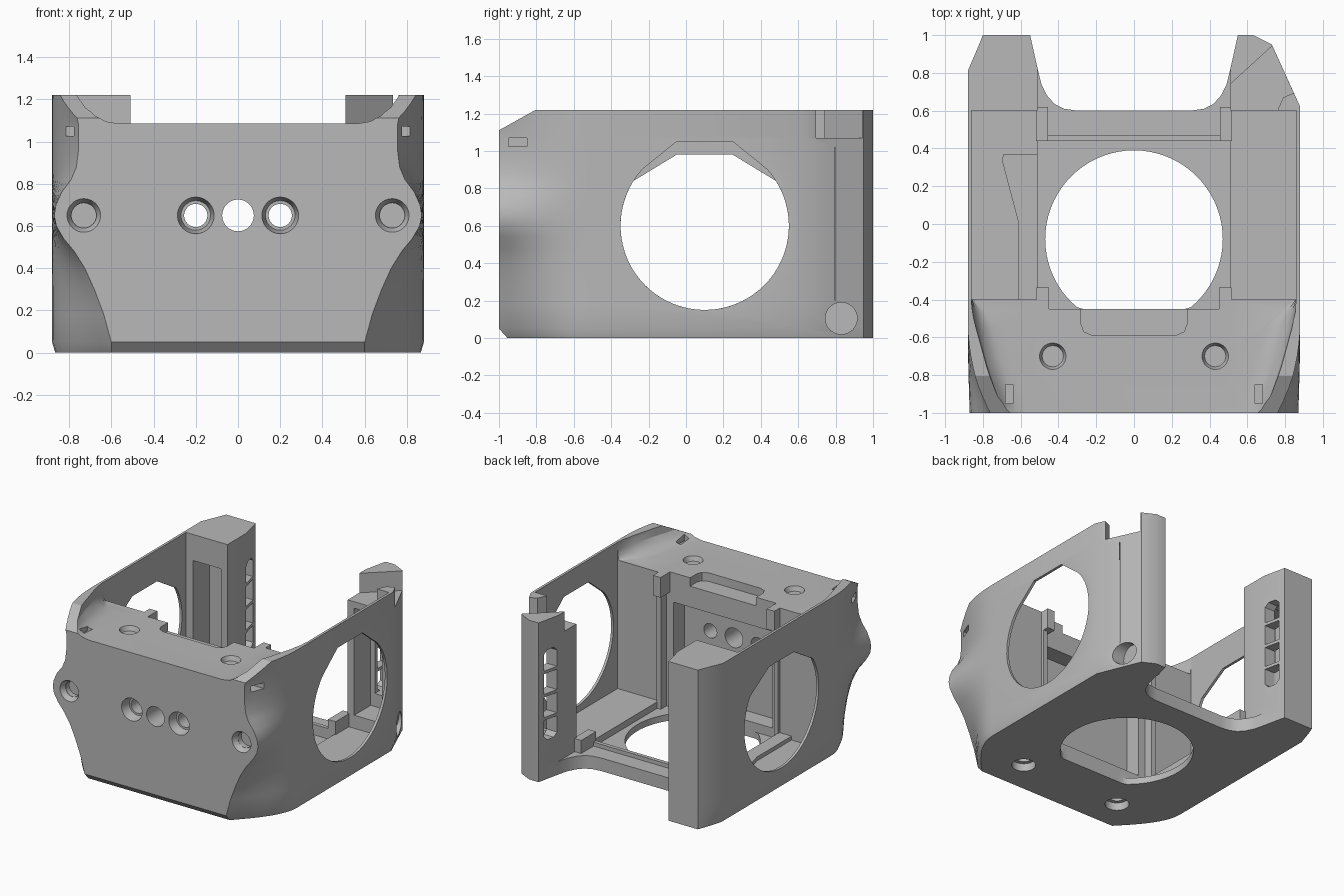
import bpy, bmesh, math
from mathutils import Vector

cube = bpy.data.objects.get("Cube")
if cube:
    bpy.data.objects.remove(cube)

grey = bpy.data.materials.new("plain grey")
grey.use_nodes = True
grey.diffuse_color = (0.48, 0.48, 0.48, 1)
grey.node_tree.nodes["Principled BSDF"].inputs["Base Color"].default_value = (0.48, 0.48, 0.48, 1)


def loft(name, rings):
    """Closed solid through rings of equal point count."""
    bm = bmesh.new()
    loops = [[bm.verts.new(p) for p in ring] for ring in rings]
    n = len(loops[0])
    for a, b in zip(loops, loops[1:]):
        for i in range(n):
            j = (i + 1) % n
            bm.faces.new((a[i], a[j], b[j], b[i]))
    bm.faces.new(loops[0][::-1])
    bm.faces.new(loops[-1])
    bmesh.ops.recalc_face_normals(bm, faces=bm.faces)
    mesh = bpy.data.meshes.new(name)
    bm.to_mesh(mesh)
    bm.free()
    mesh.materials.append(grey)
    ob = bpy.data.objects.new(name, mesh)
    bpy.context.collection.objects.link(ob)
    return ob


def prism(name, pts, lo, hi, axis="z"):
    """Extrude a 2D outline along z, or a (y, z) outline along x."""
    place = (lambda p, h: (p[0], p[1], h)) if axis == "z" else (lambda p, h: (h, p[0], p[1]))
    return loft(name, [[place(p, h) for p in pts] for h in (lo, hi)])


def box(name, x, y, z):
    return prism(name, [(x[0], y[0]), (x[1], y[0]), (x[1], y[1]), (x[0], y[1])], *z)


def rod(name, start, end, r1, r2=None, sides=40):
    a, b = Vector(start), Vector(end)
    rot = (b - a).to_track_quat("Z", "Y")
    ring = [Vector((math.cos(t), math.sin(t), 0)) for t in (2 * math.pi * i / sides for i in range(sides))]
    return loft(name, [[c + rot @ (p * r) for p in ring] for c, r in ((a, r1), (b, r2 or r1))])


def cut(target, cutter):
    mod = target.modifiers.new("cut", "BOOLEAN")
    mod.operation, mod.solver, mod.object = "DIFFERENCE", "EXACT", cutter
    bpy.context.view_layer.objects.active = target
    bpy.ops.object.modifier_apply(modifier=mod.name)
    bpy.data.objects.remove(cutter)


# Outer shell: the front corners swell around the side screws
profile = [(0, .6), (.05, .6), (.18, .635), (.3, .68), (.4, .725), (.48, .775), (.54, .825), (.6, .86),
           (.65, .87), (.7, .862), (.76, .835), (.82, .79), (.88, .765), (.96, .755), (1.08, .755), (1.22, .785)]


def shell_ring(z, xf):
    inset = .015 if z == 0 else 0
    front = -.955 if z == 0 else -1
    side = .88 - inset
    corner = []
    for i in range(9):
        t = i / 8
        corner.append((xf + (side - xf) * math.sin(t * math.pi / 2), front + (-.52 - front) * t))
    scoop = [(.51, .82), (.49, .74), (.46, .68), (.42, .635), (.37, .61), (.3, .6)]
    right = corner + [(side, .62), (.73, .95), (.63, 1), (.55, 1)] + scoop
    left = corner + [(side, .81), (.82, .95), (.8, 1), (.55, 1)] + scoop
    return [(x, y, z) for x, y in right] + [(-x, y, z) for x, y in left[::-1]]


body = loft("housing", [shell_ring(z, xf) for z, xf in profile])

# Main cavity, open rear and floor
cut(body, box("cavity", (-.86, .86), (-.4, .6), (.1, 2)))
cut(body, box("rear_opening", (-.51, .51), (.3, 1.2), (.1, 2)))
cut(body, box("floor_recess", (-.51, .51), (-.45, .44), (.05, 2)))
ring = [(.47 * math.cos(i * math.pi / 36), max(-.45, -.08 + .47 * math.sin(i * math.pi / 36))) for i in range(72)]
cut(body, prism("floor_hole", ring, -.1, .3))
cut(body, box("panel_recess", (-.42, .42), (-.58, -.4), (.12, .86)))

# Front block top, leaving a thin rim with a filleted foot
rim = []
for z, d in ((1.085, .15), (1.095, .09), (1.12, .045), (1.16, .015), (1.3, 0)):
    half = [(.7 - d, -1.1), (.725 - d, -.95), (.79 - d, -.75), (.845 - d, -.55), (.86 - d * .5, -.46), (.86, -.39)]
    rim.append([(x, y, z) for x, y in half] + [(-x, y, z) for x, y in half[::-1]])
cut(body, loft("top_scoop", rim))
cut(body, prism("front_slope", [(-1.1, 1.055), (-.8, 1.222), (-.8, 1.4), (-1.1, 1.4)], -1, 1, "x"))

# Finger notch in the top rear edge
notch = [(-.28, -.4), (-.28, -.53), (-.265, -.57), (-.22, -.59)]
cut(body, prism("top_notch", notch + [(-x, y) for x, y in notch[::-1]], 1.02, 1.3))

# Side windows with flattened tops, one slightly lower
for s, top, shoulder in ((1, 1.05, .9), (-1, .98, .84)):
    arc = []
    a0 = math.asin((shoulder - .6) / .45)
    for i in range(49):
        a = math.pi - a0 + i / 48 * (math.pi + 2 * a0)
        arc.append((.1 + .45 * math.cos(a), .6 + .45 * math.sin(a)))
    arc += [(.25, top), (-.05, top)]
    cut(body, prism("window", arc, s * .8, s * 1, "x"))

# Pillar pockets and ladder slots
for s in (1, -1):
    cut(body, box("pocket", sorted((s * .565, s * .8)), (.55, .8), (.2, 1.02)))
    cut(body, box("rear_pocket", sorted((s * .6, s * .7)), (.75, .945), (.3, 1)))
    for k in range(4):
        z0 = .3 + k * .178
        lo = .03 if k == 0 else 0
        hi = .03 if k == 3 else 0
        slot = [(.83, z0 + lo), (.83 + lo, z0), (.95 - lo, z0), (.95, z0 + lo),
                (.95, z0 + .155 - hi), (.95 - hi, z0 + .155), (.83 + hi, z0 + .155), (.83, z0 + .155 - hi)]
        slot = [p for i, p in enumerate(slot) if p not in slot[:i]]
        cut(body, prism("slot", slot, s * .45, s * .65, "x"))

# Latch step on the left pillar, and its blind side hole
cut(body, prism("latch_step", [(.4, .58), (.4, .64), (.74, .95), (1, .95), (1, .7), (.86, .7), (.79, .67), (.75, .58)], 1.07, 1.4))
cut(body, rod("blind_hole", (.72, .83, .105), (.95, .83, .105), .085))

# Front screw holes
for s in (1, -1):
    cut(body, rod("side_screw", (s * .73, -1.05, .65), (s * .73, -.92, .65), .058))
    cut(body, rod("side_screw_rim", (s * .73, -1.001, .65), (s * .73, -.96, .65), .08, .06))
    cut(body, rod("screw", (s * .2, -1.1, .65), (s * .2, -.5, .65), .055))
    cut(body, rod("screw_rim", (s * .2, -1.001, .65), (s * .2, -.93, .65), .087, .07))
    # Vertical bolt holes with counterbores
    cut(body, rod("bolt", (s * .43, -.7, -.1), (s * .43, -.7, 1.2), .056))
    cut(body, rod("bolt_top", (s * .43, -.7, 1.05), (s * .43, -.7, 1.09), .056, .072))
    cut(body, rod("bolt_base", (s * .43, -.7, -.1), (s * .43, -.7, .06), .085))
    # Strap slot through the rim
    cut(body, box("strap_slot", sorted((s * .64, s * .9)), (-.95, -.85), (1.025, 1.07)))
    cut(body, box("strap_slot_top", sorted((s * .64, s * .68)), (-.95, -.85), (1.03, 1.15)))
cut(body, rod("centre_hole", (0, -1.1, .65), (0, -.5, .65), .075))

parts = [body]
# Raised plate on the right of the floor
plate = [(-.69, .37), (-.7, .34), (-.615, .02), (-.615, -.41), (-.51, -.41), (-.51, .37)]
parts.append(prism("floor_plate", plate, .09, .13))

# Rear sill, its end tabs and the guide lugs on the front block
parts.append(box("rear_sill", (-.5, .5), (.44, .47), (.05, .13)))
for side, s in (("left", 1), ("right", -1)):
    parts.append(box(side + "_sill_tab", sorted((s * .455, s * .52)), (.44, .62), (.05, .2)))
    parts.append(box(side + "_guide_lug", sorted((s * .45, s * .515)), (-.46, -.335), (.93, 1.085)))
    parts.append(box(side + "_guide_rail", sorted((s * .48, s * .515)), (-.46, -.38), (.05, .94)))

for ob in bpy.context.selected_objects:
    ob.select_set(False)
for ob in parts:
    ob.select_set(True)
bpy.context.view_layer.objects.active = body
bpy.ops.object.shade_smooth_by_angle(angle=math.radians(28))
